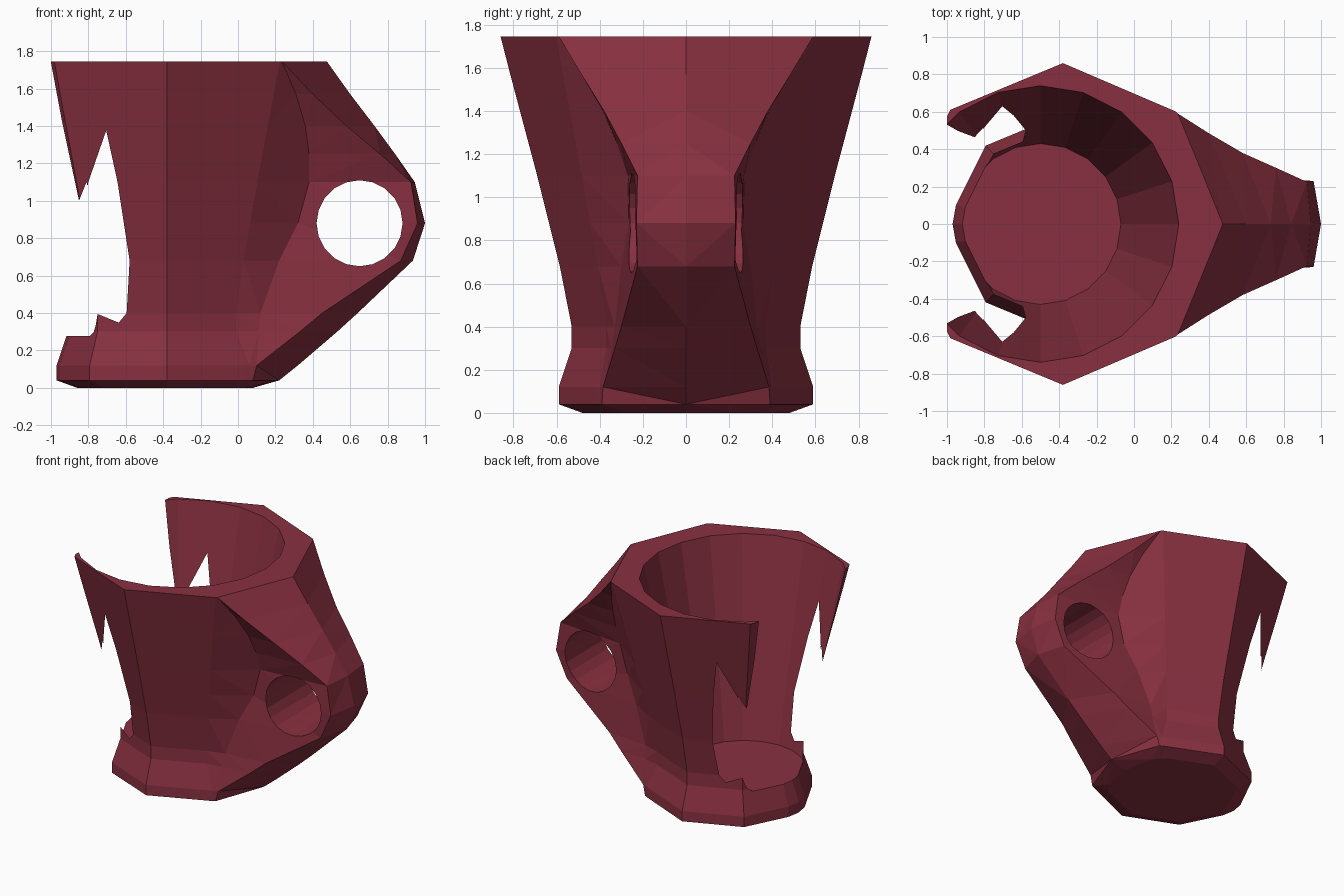
import bpy, bmesh, math

if "Cube" in bpy.data.objects:
    bpy.data.objects.remove(bpy.data.objects["Cube"])

red = bpy.data.materials.new("dark red")
red.diffuse_color = (0.25, 0.03, 0.052, 1)
red.use_nodes = True
red.node_tree.nodes["Principled BSDF"].inputs["Base Color"].default_value = red.diffuse_color


def make_object(name, verts, faces):
    mesh = bpy.data.meshes.new(name)
    bm = bmesh.new()
    vs = [bm.verts.new(v) for v in verts]
    for f in faces:
        bm.faces.new([vs[i] for i in f])
    bmesh.ops.triangulate(bm, faces=[f for f in bm.faces if len(f.verts) == 4])
    bmesh.ops.recalc_face_normals(bm, faces=bm.faces[:])
    bm.to_mesh(mesh)
    bm.free()
    mesh.materials.append(red)
    ob = bpy.data.objects.new(name, mesh)
    bpy.context.collection.objects.link(ob)
    return ob


def loft(name, rings):
    """Skin a stack of equal closed rings and cap both ends."""
    n = len(rings[0])
    verts = [p for ring in rings for p in ring]
    faces = [tuple(range(n)), tuple(range(len(verts) - n, len(verts)))]
    for r in range(len(rings) - 1):
        for i in range(n):
            j = (i + 1) % n
            faces.append((r * n + i, r * n + j, r * n + n + j, r * n + n + i))
    return make_object(name, verts, faces)


# Section heights: z, body radius, valley x y, handle edge x y, handle ridge x
SECTIONS = [
    (0.00, 0.48, 0.00, 0.30, 0.04, 0.24, 0.08),
    (0.04, 0.59, 0.05, 0.405, 0.08, 0.39, 0.22),
    (0.12, 0.59, 0.06, 0.40, 0.10, 0.385, 0.32),
    (0.30, 0.53, 0.11, 0.345, 0.33, 0.33, 0.53),
    (0.40, 0.53, 0.12, 0.33, 0.45, 0.30, 0.64),
    (0.68, 0.585, 0.22, 0.30, 0.87, 0.225, 0.935),
    (0.88, 0.635, 0.32, 0.265, 0.96, 0.23, 1.00),
    (1.10, 0.69, 0.38, 0.27, 0.925, 0.225, 0.945),
    (1.25, 0.73, 0.38, 0.32, 0.76, 0.30, 0.84),
    (1.40, 0.77, 0.36, 0.385, 0.58, 0.38, 0.73),
    (1.57, 0.815, 0.31, 0.475, 0.40, 0.485, 0.60),
    (1.745, 0.86, 0.225, 0.60, 0.235, 0.59, 0.475),
]
CX = -0.38


def section(z, w, vx, vy, ex, ey, rx):
    # octagonal body running into the handle, mirrored across y
    half = [(CX - 0.97 * w, 0.17 * w), (CX - 0.70 * w, 0.71 * w), (CX, w),
            (CX + 0.70 * w, 0.70 * w), (vx, vy), (ex, ey)]
    ring = [(CX - w, 0)] + half + [(rx, 0)] + [(x, -y) for x, y in reversed(half)]
    return [(x, y, z) for x, y in ring]


body = loft("cup_with_handle", [section(*s) for s in SECTIONS])


# Tapered hollow
def circle(r, z, n=20):
    return [(-0.5 + r * math.cos(2 * math.pi * i / n),
             r * math.sin(2 * math.pi * i / n), z) for i in range(n)]


hollow = loft("hollow_cutter", [circle(0.43, 0.277), circle(0.772, 1.9)])

# Round finger hole through the handle
hole = loft("hole_cutter", [
    [(0.65 + 0.23 * math.cos(math.tau * i / 20), y,
      0.88 + 0.23 * math.sin(math.tau * i / 20)) for i in range(20)]
    for y in (-1.2, 1.2)])

# Jagged open side
JAGGED = [(-1.6, 1.95), (-1.0, 1.95), (-1.0, 1.74), (-0.94, 1.42), (-0.85, 1.0),
          (-0.81, 1.1), (-0.71, 0.72), (-0.71, 0.4), (-0.76, 0.4),
          (-0.83, 0.277), (-1.6, 0.277)]
opening = loft("opening_cutter", [[(x, y, z) for x, z in JAGGED] for y in (-1.2, 1.2)])

# Carve the body and discard the cutters
cutters = (hollow, opening, hole)
for c in cutters:
    c.hide_render = True
    m = body.modifiers.new(c.name, 'BOOLEAN')
    m.operation = 'DIFFERENCE'
    m.solver = 'EXACT'
    m.object = c
bpy.context.view_layer.update()
carved = bpy.data.meshes.new_from_object(
    body.evaluated_get(bpy.context.evaluated_depsgraph_get()))
body.modifiers.clear()
body.data = carved
for c in cutters:
    bpy.data.objects.remove(c)
